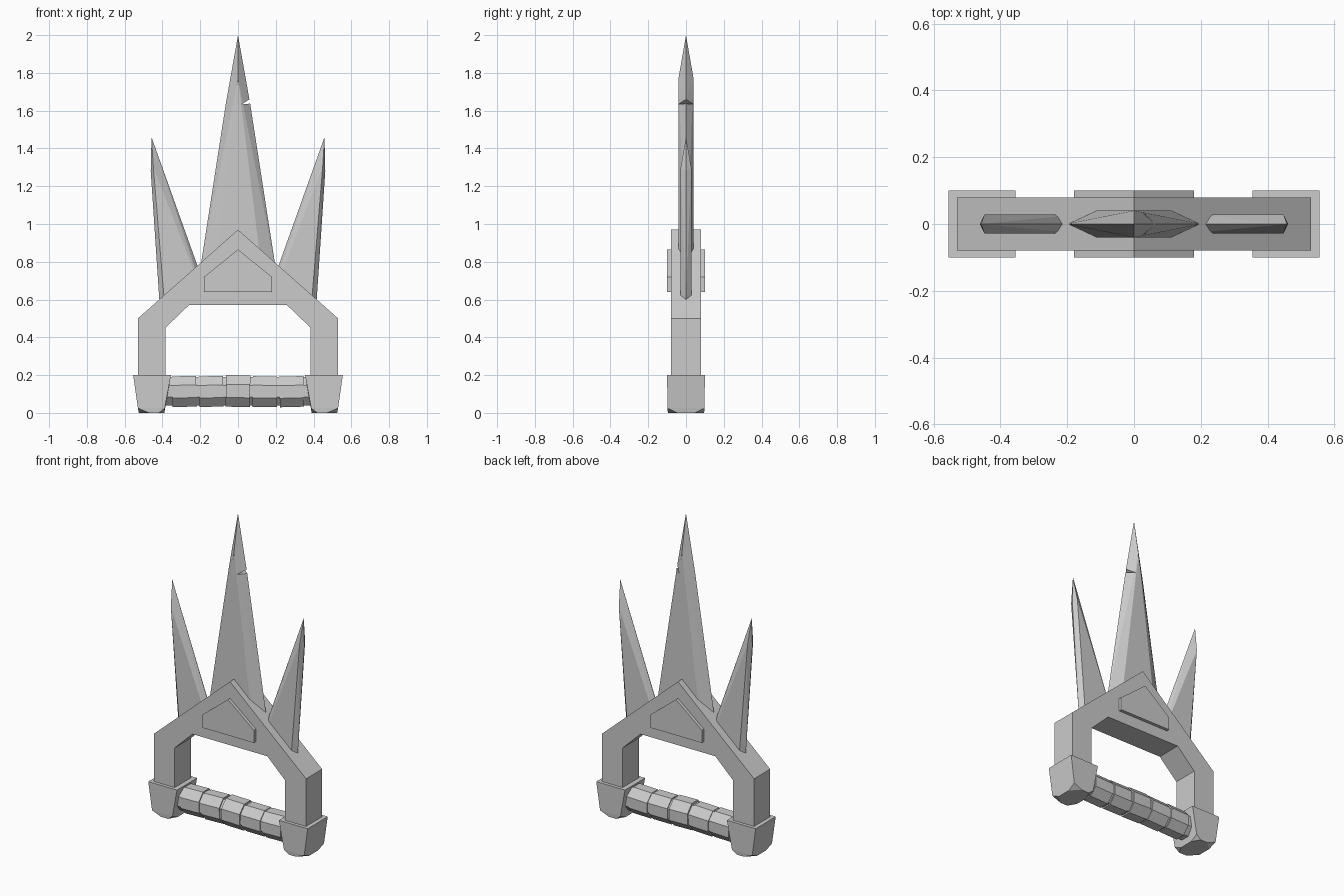
import bpy, bmesh, math, random
from mathutils import Matrix

random.seed(4)
cube = bpy.data.objects.get("Cube")
if cube:
    bpy.data.objects.remove(cube, do_unlink=True)

GREY = (0.6, 0.6, 0.6, 1)
metal = bpy.data.materials.new("plain_grey")
metal.use_nodes = True
metal.diffuse_color = GREY
metal.node_tree.nodes["Principled BSDF"].inputs["Base Color"].default_value = GREY


def finish(name, bm):
    bmesh.ops.recalc_face_normals(bm, faces=bm.faces)
    mesh = bpy.data.meshes.new(name)
    bm.to_mesh(mesh)
    bm.free()
    mesh.materials.append(metal)
    obj = bpy.data.objects.new(name, mesh)
    bpy.context.collection.objects.link(obj)
    return obj


def slab(name, outline, depth):
    """Front outline (x, z) extruded evenly to both sides of y = 0."""
    bm = bmesh.new()
    face = bm.faces.new([bm.verts.new((x, -depth, z)) for x, z in outline])
    out = bmesh.ops.extrude_face_region(bm, geom=[face])
    moved = [v for v in out["geom"] if isinstance(v, bmesh.types.BMVert)]
    bmesh.ops.translate(bm, verts=moved, vec=(0, 2 * depth, 0))
    return finish(name, bm)


def hull(name, points, side=1):
    """Faceted convex solid, mirrored in y; side = -1 flips it in x."""
    bm = bmesh.new()
    for p in {(side * x, s * y, z) for x, y, z in points for s in (-1, 1)}:
        bm.verts.new(p)
    out = bmesh.ops.convex_hull(bm, input=bm.verts)
    loose = {g for g in out["geom_interior"] + out["geom_unused"]
             if isinstance(g, bmesh.types.BMVert)}
    bmesh.ops.delete(bm, geom=list(loose), context="VERTS")
    bmesh.ops.dissolve_limit(bm, angle_limit=0.01, verts=bm.verts, edges=bm.edges)
    return finish(name, bm)


# Angular arch of the guard
half = [(0.26, 0.57), (0.385, 0.45), (0.385, 0.1), (0.53, 0.1), (0.53, 0.5)]
slab("guard_arch", half + [(0, 0.97)] + [(-x, z) for x, z in reversed(half)], 0.08)

# Raised badge on both faces
slab("badge", [(-0.18, 0.64), (0.18, 0.64), (0.18, 0.72), (0, 0.865), (-0.18, 0.72)], 0.1)

# Centre blade with a chipped edge
blade = hull("centre_blade", [
    (-0.202, 0, 0.75), (0.202, 0, 0.75), (-0.126, 0.04, 0.75), (0.126, 0.04, 0.75),
    (-0.064, 0, 1.64), (0.064, 0, 1.64), (0, 0.04, 1.77), (0, 0, 2)])
chip = slab("chip_cutter", [(0.018, 1.633), (0.14, 1.645), (0.14, 1.71)], 0.1)
cut = blade.modifiers.new("chip", "BOOLEAN")
cut.object = chip
cut.operation = "DIFFERENCE"
bpy.context.view_layer.objects.active = blade
bpy.ops.object.modifier_apply(modifier=cut.name)
bpy.data.objects.remove(chip, do_unlink=True)

for side, label in ((1, "left"), (-1, "right")):
    # Outward-leaning side spike
    hull(label + "_spike", [
        (0.416, 0, 0.59), (0.147, 0, 0.59), (0.39, 0.028, 0.59), (0.17, 0.028, 0.59),
        (0.462, 0, 1.28), (0.385, 0, 1.25), (0.448, 0.028, 1.3), (0.458, 0, 1.46)], side)

    # Tapered end block with clipped lower corners
    hull(label + "_end_block", [
        (0.555, 0.1, 0.2), (0.355, 0.1, 0.2), (0.53, 0.098, 0.025), (0.388, 0.098, 0.025),
        (0.47, 0.096, 0), (0.42, 0.096, 0), (0.525, 0.045, 0), (0.39, 0.045, 0)], side)


def octagon_bar(name, x, length, scale, tilt=0.0, shift=0.0):
    bm = bmesh.new()
    bmesh.ops.create_cone(bm, cap_ends=True, segments=8, radius1=scale, radius2=scale, depth=length)
    bmesh.ops.rotate(bm, verts=bm.verts, matrix=Matrix.Rotation(math.pi / 8, 3, "Z"))
    bmesh.ops.rotate(bm, verts=bm.verts, matrix=Matrix.Rotation(math.pi / 2, 3, "Y"))
    bmesh.ops.scale(bm, verts=bm.verts, vec=(1, 0.92, 1))
    bmesh.ops.rotate(bm, verts=bm.verts, matrix=Matrix.Rotation(tilt, 3, "Y"))
    bmesh.ops.translate(bm, verts=bm.verts, vec=(x, 0, 0.114 + shift))
    return finish(name, bm)


# Grip: a core bar with uneven wrapped bands
octagon_bar("grip_core", 0, 0.8, 0.081)
for i in range(5):
    octagon_bar(f"grip_band_{i + 1}", (i - 2) * 0.142, 0.128, random.uniform(0.087, 0.091),
                random.uniform(-0.035, 0.035), random.uniform(-0.003, 0.003))
